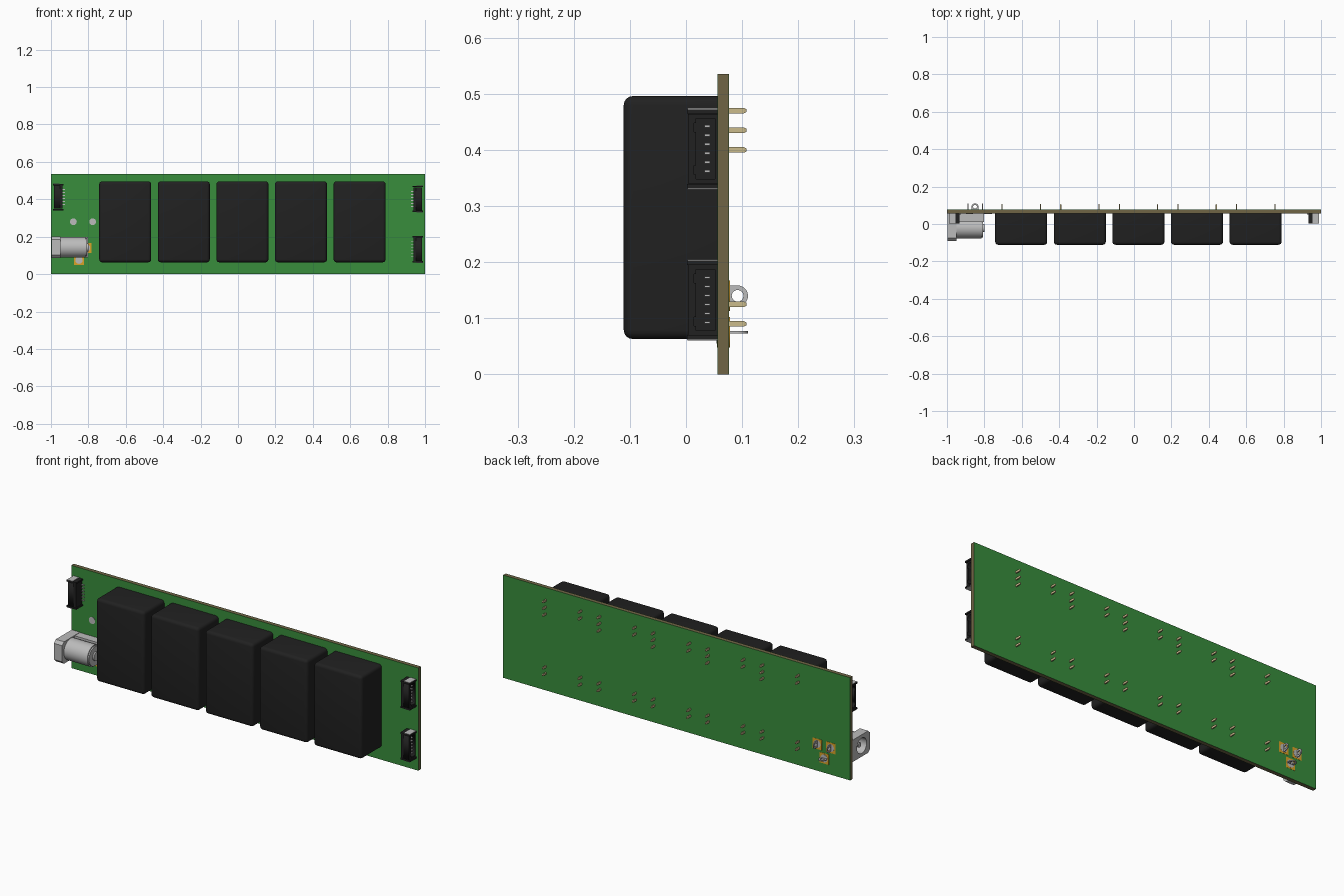
import bpy, bmesh, math
from mathutils import Matrix, Vector

if "Cube" in bpy.data.objects:
    bpy.data.objects.remove(bpy.data.objects["Cube"])


def material(name, r, g, b):
    m = bpy.data.materials.new(name)
    m.diffuse_color = (r, g, b, 1)
    m.use_nodes = True
    m.node_tree.nodes["Principled BSDF"].inputs["Base Color"].default_value = m.diffuse_color
    return m


GREEN = material("green_mask", 0.04, 0.27, 0.045)
BROWN = material("board_core", 0.16, 0.13, 0.06)
BLACK = material("black_plastic", 0.015, 0.015, 0.015)
GOLD = material("gold_pad", 0.7, 0.36, 0.02)
BRASS = material("pin_brass", 0.6, 0.5, 0.26)
METAL = material("metal", 0.5, 0.5, 0.5)


def add(name, bm, mat, smooth=False):
    bmesh.ops.recalc_face_normals(bm, faces=bm.faces)
    me = bpy.data.meshes.new(name)
    bm.to_mesh(me)
    bm.free()
    ob = bpy.data.objects.new(name, me)
    bpy.context.collection.objects.link(ob)
    me.materials.append(mat)
    if smooth:
        bpy.ops.object.select_all(action='DESELECT')
        ob.select_set(True)
        bpy.context.view_layer.objects.active = ob
        bpy.ops.object.shade_smooth_by_angle(angle=math.radians(35))
    return ob


def box(name, x, y, z, mat, taper=1.0):
    """Box from (min, max) ranges; taper shrinks the +y end."""
    bm = bmesh.new()
    bmesh.ops.create_cube(bm, size=1)
    for v in bm.verts:
        k = taper if v.co.y > 0 else 1
        v.co = Vector([(r[0] + r[1]) / 2 + c * s * (r[1] - r[0])
                       for r, c, s in zip((x, y, z), v.co, (k, 1, k))])
    return add(name, bm, mat)


def circle(cx, cy, r, n=24, a0=0, a1=2 * math.pi):
    closed = abs(a1 - a0 - 2 * math.pi) < 1e-6
    return [(cx + r * math.cos(a0 + (a1 - a0) * i / (n if closed else n - 1)),
             cy + r * math.sin(a0 + (a1 - a0) * i / (n if closed else n - 1)))
            for i in range(n)]


# Local (u, v, extrusion) axes for prisms
AXES = {'x': Matrix(((0, 0, 1), (1, 0, 0), (0, 1, 0))),    # u=y, v=z
        'y': Matrix(((1, 0, 0), (0, 0, 1), (0, 1, 0))),    # u=x, v=z
        'z': Matrix.Identity(3)}                           # u=x, v=y


def prism(name, loops, axis, lo, hi, mat, smooth=False):
    """Filled outline (further loops are holes) extruded along an axis."""
    cu = bpy.data.curves.new(name, 'CURVE')
    cu.dimensions, cu.fill_mode, cu.extrude = '2D', 'BOTH', (hi - lo) / 2
    for pts in loops:
        sp = cu.splines.new('POLY')
        sp.points.add(len(pts) - 1)
        for p, (u, v) in zip(sp.points, pts):
            p.co = (u, v, 0, 1)
        sp.use_cyclic_u = True
    tmp = bpy.data.objects.new(name + "_tmp", cu)
    bpy.context.collection.objects.link(tmp)
    me = bpy.data.meshes.new_from_object(
        tmp.evaluated_get(bpy.context.evaluated_depsgraph_get()))
    bm = bmesh.new()
    bm.from_mesh(me)
    bpy.data.objects.remove(tmp)
    bpy.data.curves.remove(cu)
    bpy.data.meshes.remove(me)
    bmesh.ops.remove_doubles(bm, verts=bm.verts, dist=1e-5)
    for v in bm.verts:
        v.co = AXES[axis] @ (v.co + Vector((0, 0, (lo + hi) / 2)))
    return add(name, bm, mat, smooth)


# Circuit board: brown core with a green layer on each face
F, B = 0.056, 0.077
box("board_core", (-1, 1), (F + .001, B - .001), (0, .535), BROWN)
box("board_front_layer", (-1, 1), (F, F + .001), (0, .535), GREEN)
box("board_back_layer", (-1, 1), (B - .001, B), (0, .535), GREEN)

# Five rounded relay blocks with their through-board pins
for i in range(5):
    x0 = -.742 + .3133 * i
    bm = bmesh.new()
    bmesh.ops.create_cube(bm, size=1)
    for v in bm.verts:
        v.co = (x0 + .139 + v.co.x * .278, -.0275 + v.co.y * .167, .2795 + v.co.z * .433)
    edges = [e for e in bm.edges if min(v.co.y for v in e.verts) < 0]
    bmesh.ops.bevel(bm, geom=edges, offset=.016, segments=4, profile=.5, affect='EDGES')
    add(f"relay_block_{i}", bm, BLACK, True)
    for side, dx, heights in (("left", .037, (.47, .435, .125, .09)),
                              ("right", .242, (.47, .435, .40, .125, .09))):
        for j, z in enumerate(heights):
            x = x0 + dx
            n = f"relay_pin_{i}_{side}_{j}"
            box(n, (x - .003, x + .003), (F, .103), (z - .005, z + .005), BRASS)
            box(n + "_tip", (x - .003, x + .003), (.103, .108), (z - .005, z + .005), BRASS, .5)


# Side-entry connectors at the board ends (s = -1 mirrors to the left end)
def connector(name, s, zc):
    def xr(a, b):
        return (min(s * a, s * b), max(s * a, s * b))

    def part(n, x, y, z, mat=BLACK):
        box(f"{name}_{n}", xr(*x), y, (zc + z[0], zc + z[1]), mat)

    part("rear_wall", (.938, .952), (.004, F), (-.062, .062))
    frame = [(.004, -.062), (F, -.062), (F, .062), (.004, .062)]
    inner = [(.018, -.046), (.014, -.046), (.014, -.03), (.018, -.03), (.018, .03),
             (.014, .03), (.014, .046), (.018, .046), (.018, .054), (.052, .054),
             (.052, -.054), (.018, -.054)]
    prism(name + "_shroud", [[(y, zc + z) for y, z in frame],
                             [(y, zc + z) for y, z in inner]], 'x', *xr(.952, .984), BLACK)
    for e in (-1, 1):
        z = sorted((e * .0625, e * .0705))
        part(f"end_wall_{e + 1}", (.934, .990), (.002, F), z)
        part(f"end_tab_{e + 1}", (.955, .988), (.003, F), sorted((e * .0705, e * .0725)), METAL)
    for k in range(6):
        z = (-.04 + .016 * k - .002, -.04 + .016 * k + .002)
        part(f"contact_{k}", (.95, .980), (.033, .043), z, METAL)
        part(f"leg_{k}", (.924, .94), (.050, F), z, METAL)


connector("connector_right_lower", 1, .1325)
connector("connector_right_upper", 1, .402)
connector("connector_left", -1, .412)

# Power jack: flange with a socket hole, hollow barrel, base and centre pin
JY, JZ = -.022, .143
flange = [(F, .086), (F, .2), (-.075, .2), (-.09, .185), (-.09, .101), (-.075, .086)]
prism("jack_flange", [flange, circle(JY, JZ, .04, 32)], 'x', -.998, -.95, METAL, True)
prism("jack_barrel", [circle(JY, JZ, .055, 32), circle(JY, JZ, .04, 32)],
      'x', -.95, -.815, METAL, True)
prism("jack_barrel_end", [circle(JY, JZ, .05, 32)], 'x', -.83, -.808, METAL, True)
prism("jack_end_boss", [circle(JY, JZ, .022, 24)], 'x', -.81, -.80, METAL, True)
prism("jack_centre_pin", [circle(JY, JZ, .013, 16)], 'x', -.985, -.82, METAL, True)
box("jack_base", (-.95, -.803), (.012, F), (.09, .198), METAL)


# Jack solder tabs: eyelet plates through gold pads on both board faces
def eyelet(c):
    arc = circle(c, .092, .0185, 14, 0, math.pi)
    return [arc + [(c - .0185, .05), (c + .0185, .05)], circle(c, .092, .0105, 16)]


def swap(loops):
    return [[(v, u) for u, v in lp] for lp in loops]


for n, x in (("inner", -.81), ("outer", -.888)):
    prism(f"jack_tab_{n}", swap(eyelet(.14)), 'x', x - .002, x + .002, METAL, True)
prism("jack_tab_lower", eyelet(-.85), 'z', .073, .077, METAL, True)
for n, x, z in (("inner", -.81, .14), ("outer", -.888, .14), ("lower", -.85, .075)):
    for side, y in (("front", F), ("back", B)):
        sq = [(x - .027, z - .027), (x + .027, z - .027), (x + .027, z + .027), (x - .027, z + .027)]
        prism(f"jack_pad_{n}_{side}", [sq], 'y', y - .001, y + .001, GOLD)
        prism(f"jack_pad_{n}_{side}_hole", [circle(x, z, .02, 20)], 'y', y - .0015, y + .0015, METAL)

# Two round plated spots on the front above the jack
for n, x in (("left", -.88), ("right", -.777)):
    prism(f"plated_spot_{n}", [circle(x, .28, .018, 24)], 'y', F - .0015, F + .001, METAL)
